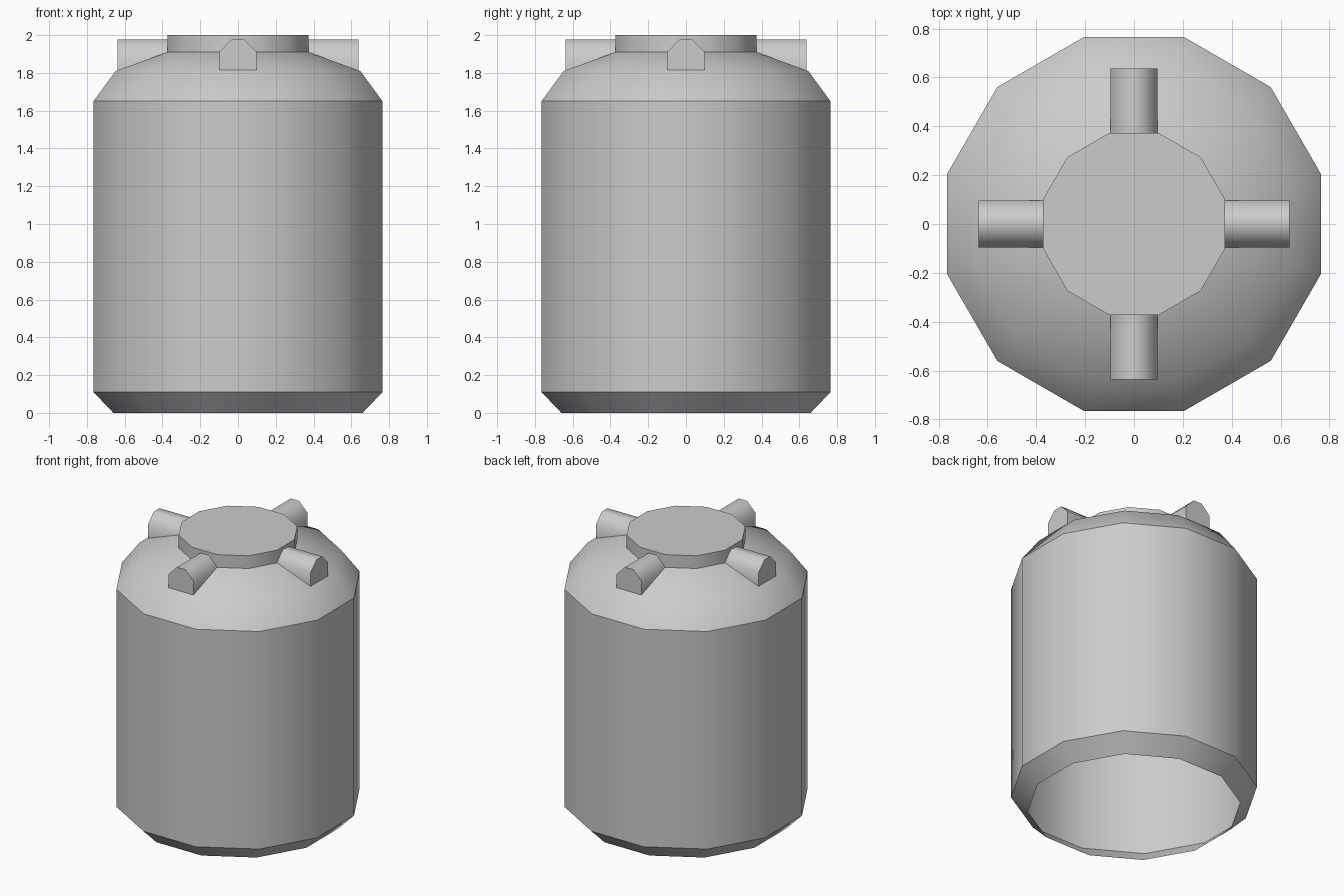
import bpy, bmesh
from math import pi, cos, sin, radians
from mathutils import Matrix

if "Cube" in bpy.data.objects:
    bpy.data.objects.remove(bpy.data.objects["Cube"])

SIDES = 12


def finish(name, bm, angle):
    bmesh.ops.recalc_face_normals(bm, faces=bm.faces)
    mesh = bpy.data.meshes.new(name)
    bm.to_mesh(mesh)
    bm.free()
    ob = bpy.data.objects.new(name, mesh)
    bpy.context.collection.objects.link(ob)
    bpy.ops.object.select_all(action='DESELECT')
    ob.select_set(True)
    bpy.context.view_layer.objects.active = ob
    bpy.ops.object.shade_smooth_by_angle(angle=radians(angle))
    return ob


# Tank shell: (half width across flats, height), open at the bottom, closed lid on top
profile = [(0.66, 0), (0.765, 0.11), (0.765, 1.65), (0.648, 1.81), (0.373, 1.91), (0.373, 2.0)]
bm = bmesh.new()
rings = []
for flat, z in profile:
    r = flat / cos(pi / SIDES)
    rings.append([bm.verts.new((r * cos(a), r * sin(a), z))
                  for a in (2 * pi * (i + 0.5) / SIDES for i in range(SIDES))])
for low, high in zip(rings, rings[1:]):
    for i in range(SIDES):
        j = (i + 1) % SIDES
        bm.faces.new((low[i], low[j], high[j], high[i]))
bm.faces.new(rings[-1])
finish("tank_shell", bm, 35)

# Four lifting lugs: chamfered strips running from the lid outward, capped at the outer end
section = [(-0.097, 1.81), (-0.097, 1.912), (-0.032, 1.977), (0.032, 1.977), (0.097, 1.912), (0.097, 1.81)]
for k, side in enumerate(("right", "back", "left", "front")):
    bm = bmesh.new()
    inner = [bm.verts.new((0.373, y, z)) for y, z in section]
    outer = [bm.verts.new((0.637, y, z)) for y, z in section]
    for i in range(len(section) - 1):
        bm.faces.new((inner[i], inner[i + 1], outer[i + 1], outer[i]))
    bm.faces.new(outer)
    bmesh.ops.rotate(bm, verts=bm.verts, matrix=Matrix.Rotation(k * pi / 2, 3, 'Z'))
    finish("lug_" + side, bm, 50)
